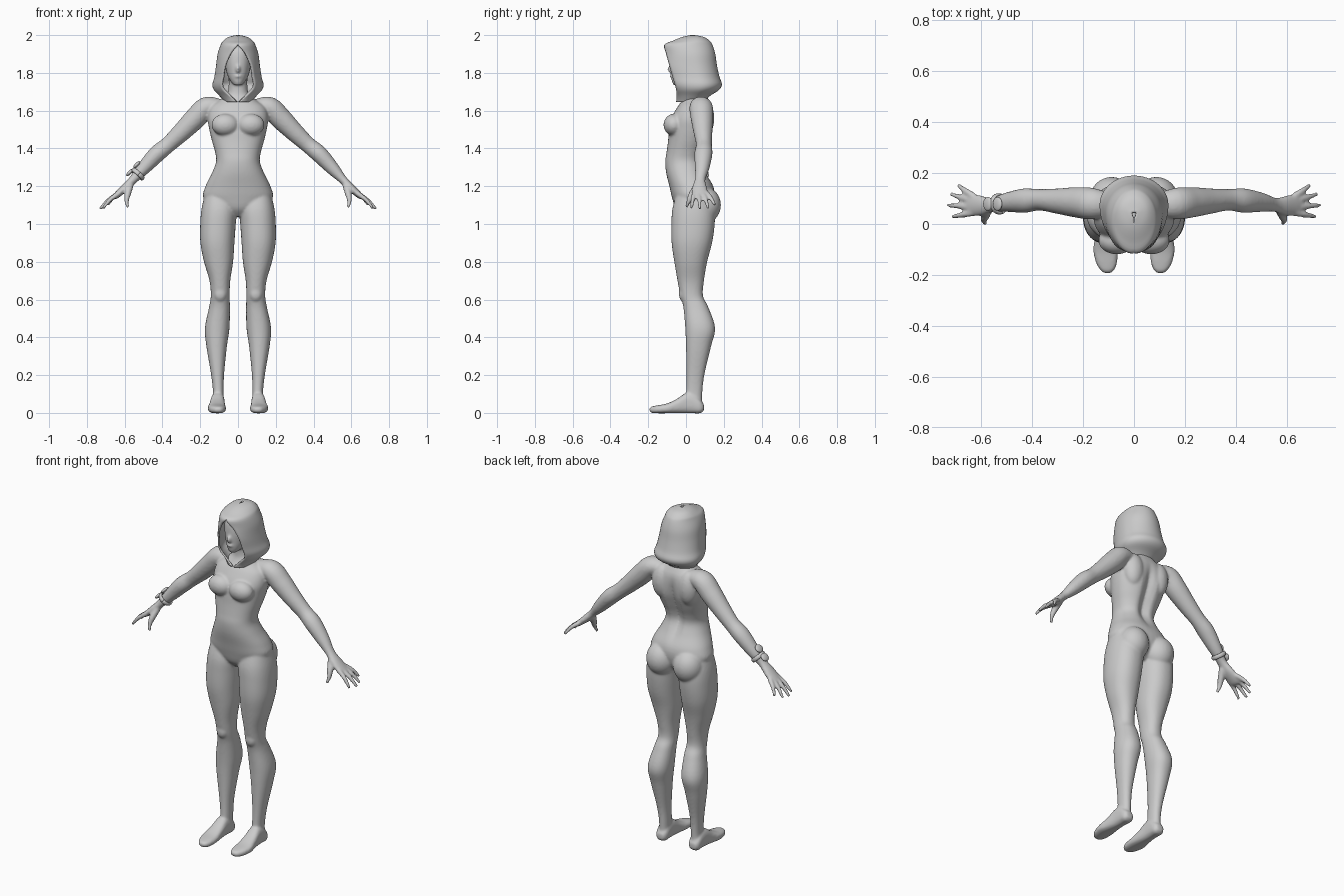
import bpy, bmesh
from math import sin, cos, pi, asin, exp
from mathutils import Vector, Matrix

cube = bpy.data.objects.get("Cube")
if cube:
    bpy.data.objects.remove(cube, do_unlink=True)

grey = bpy.data.materials.new("plain_grey")
grey.use_nodes = True
tone = (.6, .6, .6, 1)
grey.diffuse_color = tone
grey.node_tree.nodes["Principled BSDF"].inputs["Base Color"].default_value = tone


def finish(name, bm):
    bmesh.ops.recalc_face_normals(bm, faces=bm.faces)
    for face in bm.faces:
        face.smooth = True
    mesh = bpy.data.meshes.new(name)
    bm.to_mesh(mesh)
    bm.free()
    mesh.materials.append(grey)
    obj = bpy.data.objects.new(name, mesh)
    bpy.context.collection.objects.link(obj)
    return obj


def refine(rows, steps=5):
    """Catmull-Rom interpolation of rows of numbers."""
    rows = [Vector(r) for r in rows]
    pts = [rows[0]] + rows + [rows[-1]]
    out = []
    for a, b, c, d in zip(pts, pts[1:], pts[2:], pts[3:]):
        for i in range(steps):
            t = i / steps
            out.append((b * 2 + (c - a) * t + (a * 2 - b * 5 + c * 4 - d) * t * t
                        + (b * 3 - a - c * 3 + d) * t ** 3) / 2)
    return out + [rows[-1]]


def skin(bm, rings, closed=True):
    """Bridge rings of points; closed tubes get end caps."""
    loops = [[bm.verts.new(p) for p in ring] for ring in rings]
    n = len(loops[0])
    for a, b in zip(loops, loops[1:]):
        for i in range(n if closed else n - 1):
            j = (i + 1) % n
            bm.faces.new((a[i], a[j], b[j], b[i]))
    if closed:
        bm.faces.new(loops[0])
        bm.faces.new(loops[-1])


def soft(v, power):
    return abs(v) ** power * (1 if v > 0 else -1)


def loft(bm, rows, side=1, along="z", power=.9, groove=0):
    """Rows: position, centre x, half width, low and high limit of the other axis."""
    rings = []
    for pos, cx, rx, lo, hi in refine(rows):
        ring = []
        for i in range(40):
            a = 2 * pi * i / 40
            x = side * (cx + rx * soft(cos(a), power))
            o = (lo + hi) / 2 + (hi - lo) / 2 * soft(sin(a), power)
            if sin(a) > 0:
                o -= groove * exp(-(x / .03) ** 2) * exp(-((pos - 1.42) / .16) ** 4)
            ring.append((x, o, pos) if along == "z" else (x, pos, o))
        rings.append(ring)
    skin(bm, rings)


def limb(bm, rows, side=1):
    """Rows: x, y, z, radius across, radius through."""
    rows = refine(rows)
    rings = []
    for i, row in enumerate(rows):
        p = Vector(row[:3])
        t = (Vector(rows[min(i + 1, len(rows) - 1)][:3]) - Vector(rows[max(i - 1, 0)][:3])).normalized()
        s = Vector((0, 1, 0))
        s = (s - t * s.dot(t)).normalized()
        n = t.cross(s)
        ring = []
        for k in range(20):
            a = 2 * pi * k / 20
            q = p + s * cos(a) * row[3] + n * sin(a) * row[4]
            ring.append((q.x * side, q.y, q.z))
        rings.append(ring)
    skin(bm, rings)


def ball(bm, centre, radii, turn=0):
    m = Matrix.Translation(centre) @ Matrix.Rotation(turn, 4, "Y") @ Matrix.Diagonal((*radii, 1))
    bmesh.ops.create_uvsphere(bm, u_segments=32, v_segments=20, radius=1, matrix=m)


# Torso and neck
body = bmesh.new()
loft(body, [(1.04, 0, .05, -.02, .09), (1.08, 0, .13, -.055, .13), (1.14, 0, .184, -.074, .15),
            (1.2, 0, .172, -.088, .145), (1.27, 0, .138, -.105, .11), (1.33, 0, .116, -.11, .09),
            (1.38, 0, .121, -.103, .098), (1.44, 0, .138, -.095, .122), (1.5, 0, .152, -.09, .143),
            (1.56, 0, .16, -.078, .147), (1.62, 0, .145, -.045, .138), (1.66, 0, .09, -.018, .12),
            (1.7, 0, .053, -.005, .1), (1.79, 0, .05, -.01, .09)], groove=.03)

# Head and face
loft(body, [(1.735, 0, .022, -.066, -.02), (1.76, 0, .042, -.076, .06), (1.8, 0, .06, -.078, .1),
            (1.86, 0, .07, -.08, .12), (1.92, 0, .068, -.07, .115), (1.96, 0, .035, -.03, .07)])
ball(body, (0, -.08, 1.82), (.012, .018, .022))
ball(body, (0, -.076, 1.782), (.02, .01, .008))

for side in (1, -1):
    # Chest and buttocks
    ball(body, (.068 * side, -.065, 1.525), (.072, .054, .058))
    ball(body, (.088 * side, .1, 1.1), (.085, .085, .095))
    ball(body, (.085 * side, .095, 1.56), (.06, .055, .1))
    # Leg and kneecap
    loft(body, [(1.16, .1, .075, -.05, .12), (1.08, .1, .093, -.072, .15), (1, .106, .094, -.077, .152),
                (.9, .109, .09, -.076, .138), (.8, .103, .077, -.062, .112), (.7, .096, .055, -.045, .095),
                (.62, .094, .05, -.03, .09), (.56, .098, .055, -.014, .118), (.45, .11, .065, -.004, .154),
                (.35, .113, .054, 0, .132), (.2, .108, .034, .003, .097), (.1, .104, .028, 0, .086),
                (.03, .106, .03, -.01, .085)], side)
    ball(body, (.094 * side, -.012, .63), (.034, .026, .042))
    # Foot
    loft(body, [(.095, .107, .02, .012, .045), (.075, .107, .034, -.002, .07), (.04, .107, .036, -.002, .1),
                (0, .108, .037, -.002, .105), (-.05, .11, .042, -.002, .073), (-.1, .112, .048, -.002, .05),
                (-.15, .108, .042, -.002, .04), (-.18, .105, .028, 0, .034), (-.194, .104, .012, .01, .025)],
         side, along="y", power=.75)
    # Arm and palm
    limb(body, [(.09, .075, 1.62, .045, .04), (.165, .08, 1.618, .062, .056), (.225, .085, 1.56, .06, .058),
                (.3, .09, 1.485, .05, .05), (.37, .095, 1.42, .042, .043), (.43, .092, 1.37, .048, .045),
                (.5, .085, 1.295, .038, .036), (.555, .075, 1.235, .028, .023), (.6, .072, 1.19, .04, .021),
                (.645, .076, 1.15, .043, .016), (.66, .076, 1.137, .035, .01)], side)
    # Fingers spread from the knuckles
    for y, tip in ((.044, (.715, .028, 1.083)), (.067, (.732, .074, 1.078)),
                   (.09, (.72, .118, 1.083)), (.11, (.69, .153, 1.1))):
        base = Vector((.63, y, 1.163))
        tip = Vector(tip)
        mid = base.lerp(tip, .5) + Vector((.004, 0, .006))
        limb(body, [(*base, .014, .014), (*mid, .012, .012), (*tip, .008, .008)], side)
    # Thumb
    limb(body, [(.57, .062, 1.205, .02, .018), (.585, .03, 1.155, .018, .017),
                (.59, .014, 1.12, .012, .012), (.583, .001, 1.088, .008, .008)], side)

# Fuse the body into one smooth skin
figure = finish("body", body)
remesh = figure.modifiers.new("fuse", "REMESH")
remesh.mode = "VOXEL"
remesh.voxel_size = .0065
remesh.use_smooth_shade = True
relax = figure.modifiers.new("relax", "SMOOTH")
relax.factor = .5
relax.iterations = 7

# Hood: open arcs (height, half width, front edge, back, half opening)
hood = bmesh.new()
arcs = []
for z, rx, front, back, gap in refine([
        (2, .008, .025, .045, .001), (1.99, .05, -.02, .095, .001), (1.97, .078, -.07, .125, .001),
        (1.948, .092, -.115, .14, .002), (1.9, .108, -.105, .155, .042), (1.84, .116, -.089, .164, .07),
        (1.78, .125, -.072, .177, .08), (1.74, .135, -.06, .19, .086), (1.71, .128, -.052, .175, .076),
        (1.68, .1, -.05, .13, .045), (1.645, .07, -.052, .09, .004)], 4):
    start = asin(min(1, max(0, gap) / rx))
    mid = (front + back) / 2 + .01
    arc = []
    for i in range(49):
        a = start + (2 * pi - 2 * start) * i / 48
        depth = (mid - front) / cos(start) if cos(a) > 0 else back - mid
        arc.append((rx * sin(a), mid - depth * cos(a), z))
    arcs.append(arc)
skin(hood, arcs, closed=False)
bmesh.ops.remove_doubles(hood, verts=hood.verts, dist=.0025)
cloth = finish("hood", hood)
thick = cloth.modifiers.new("thickness", "SOLIDIFY")
thick.thickness = .01
thick.offset = -1

# Bracelet on the right wrist: band with two round studs
band = bmesh.new()
wrist = Vector((-.53, .079, 1.264))
turn = Vector((-.055, -.01, -.062)).to_track_quat("Z", "Y").to_matrix().to_4x4()
rings = []
for i in range(33):
    a = 2 * pi * i / 32
    out = Vector((cos(a), sin(a), 0))
    rings.append([wrist + turn @ (out * (.036 + .006 * cos(b)) + Vector((0, 0, .012 * sin(b))))
                  for b in (2 * pi * k / 10 for k in range(10))])
skin(band, rings)
for dx, dz in ((-.022, -.016), (.016, .026)):
    ball(band, wrist + Vector((dx - .022, 0, dz + .024)), (.024, .027, .01), -.8)
finish("bracelet", band)
